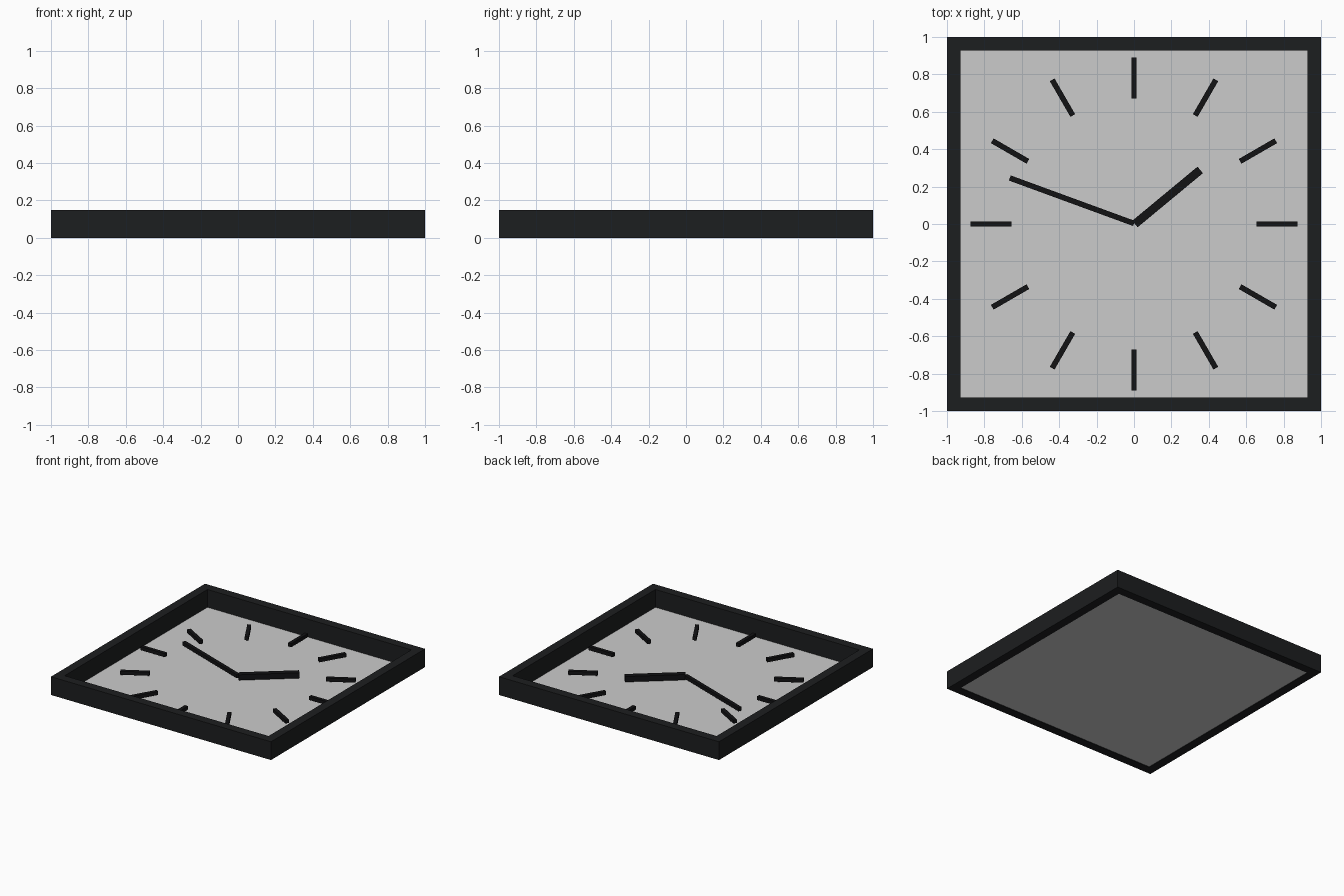
import bpy, bmesh, math
from mathutils import Matrix, Vector

if "Cube" in bpy.data.objects:
    bpy.data.objects.remove(bpy.data.objects["Cube"])


def material(name, rgb):
    m = bpy.data.materials.new(name)
    m.diffuse_color = (*rgb, 1)
    m.use_nodes = True
    m.node_tree.nodes["Principled BSDF"].inputs["Base Color"].default_value = m.diffuse_color
    return m


frame_black = material("frame_black", (0.012, 0.013, 0.014))
ink_black = material("ink_black", (0.006, 0.006, 0.007))


def add_object(name, bm, mat=None):
    mesh = bpy.data.meshes.new(name)
    bm.to_mesh(mesh)
    bm.free()
    ob = bpy.data.objects.new(name, mesh)
    bpy.context.collection.objects.link(ob)
    if mat:
        mesh.materials.append(mat)
    return ob


def bar(name, start, end, width, height, z):
    """Rectangular bar from start to end in plan, centred on height z."""
    a, b = Vector((*start, z)), Vector((*end, z))
    d = b - a
    bm = bmesh.new()
    bmesh.ops.create_cube(bm, size=1, matrix=(
        Matrix.Translation((a + b) / 2)
        @ Matrix.Rotation(math.atan2(d.y, d.x), 4, 'Z')
        @ Matrix.Diagonal((d.length, width, height, 1))))
    return add_object(name, bm, ink_black)


# Square frame: rectangular section carried round four mitred corners
OUTER, INNER, TOP = 1.0, 0.927, 0.15
bm = bmesh.new()
section = [(OUTER, 0), (OUTER, TOP), (INNER, TOP), (INNER, 0)]
corners = [(-1, -1), (1, -1), (1, 1), (-1, 1)]
rings = [[bm.verts.new((sx * r, sy * r, z)) for r, z in section] for sx, sy in corners]
for i in range(4):
    a, b = rings[i], rings[(i + 1) % 4]
    for j in range(4):
        k = (j + 1) % 4
        bm.faces.new((a[j], b[j], b[k], a[k]))
bmesh.ops.recalc_face_normals(bm, faces=bm.faces)
add_object("frame", bm, frame_black)

# Dial plate closing the bottom of the frame
bm = bmesh.new()
bmesh.ops.create_grid(bm, x_segments=1, y_segments=1, size=INNER,
                      matrix=Matrix.Translation((0, 0, 0.004)))
add_object("dial", bm)

# Twelve hour marks
for h in range(12):
    t = math.radians(90 - 30 * h)
    u = Vector((math.cos(t), math.sin(t)))
    c = Vector((0.765 * u.x, 0.78 * u.y))
    bar(f"hour_mark_{h or 12}", c - u * 0.11, c + u * 0.11, 0.029, 0.029, 0.04)

# Hands
bar("hour_hand", (0.005, 0.0), (0.354, 0.289), 0.045, 0.045, 0.04)
bar("minute_hand", (0.0, 0.003), (-0.664, 0.246), 0.029, 0.029, 0.04)
